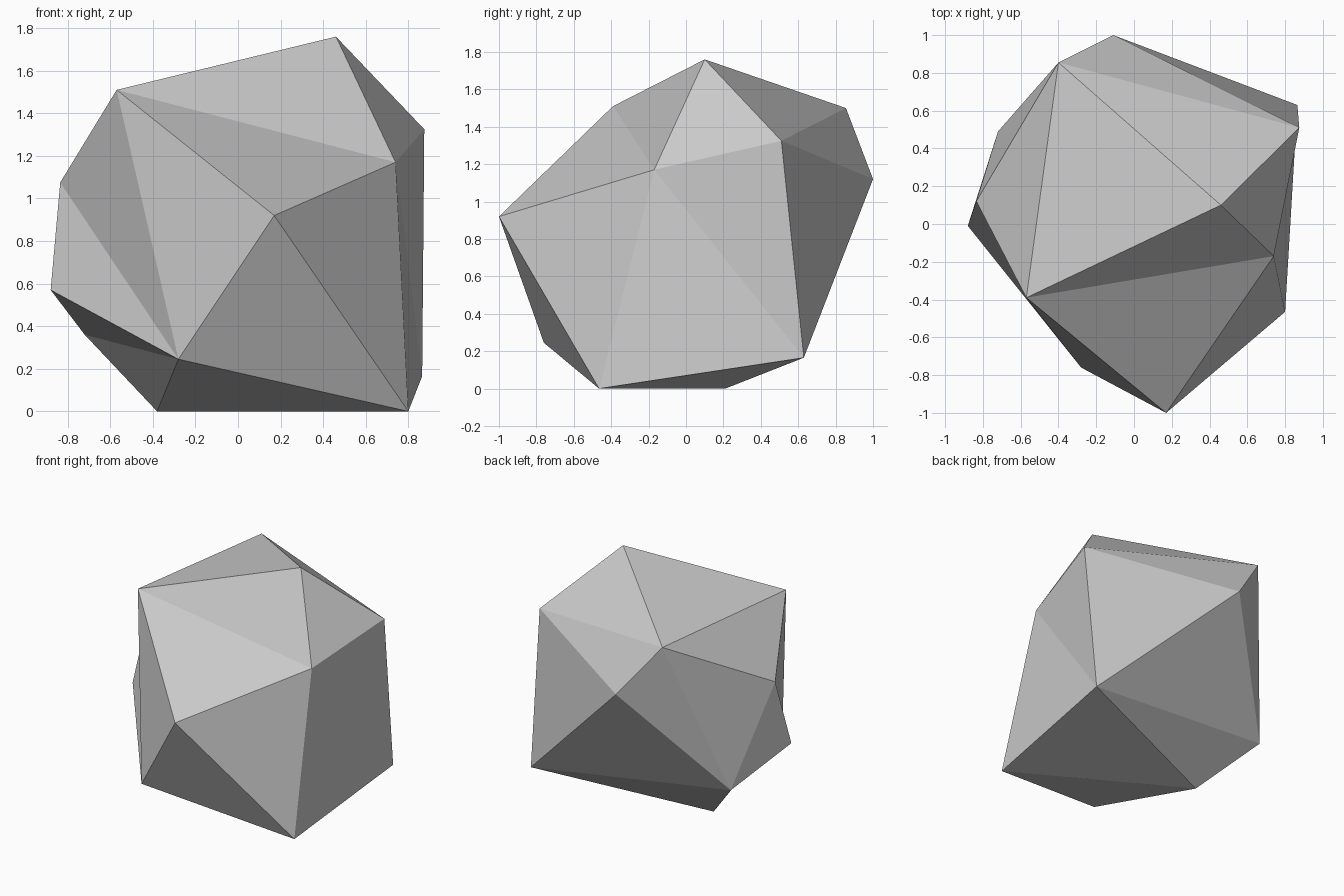
import bpy
import bmesh

# Remove the default object if present
default = bpy.data.objects.get("Cube")
if default:
    bpy.data.objects.remove(default, do_unlink=True)


def make_material(name, colour):
    material = bpy.data.materials.new(name)
    material.use_nodes = True
    material.diffuse_color = colour
    for node in material.node_tree.nodes:
        if node.type == "BSDF_PRINCIPLED":
            node.inputs["Base Color"].default_value = colour
    return material


def make_rock(name, corners, dents, material):
    """Wrap the corners in a convex skin, then turn some ridges into hollows."""
    bm = bmesh.new()
    verts = {key: bm.verts.new(point) for key, point in corners.items()}
    bmesh.ops.convex_hull(bm, input=bm.verts[:])
    for start, end in dents:
        ridge = bm.edges.get((verts[start], verts[end]))
        if ridge:
            bmesh.utils.edge_rotate(ridge, True)
    bmesh.ops.recalc_face_normals(bm, faces=bm.faces[:])
    for face in bm.faces:
        face.smooth = False
    mesh = bpy.data.meshes.new(name)
    bm.to_mesh(mesh)
    bm.free()
    mesh.materials.append(material)
    obj = bpy.data.objects.new(name, mesh)
    bpy.context.collection.objects.link(obj)
    return obj


# Boulder corners, from the crown down to the foot
corners = {
    "peak": (0.46, 0.10, 1.76),
    "crown_front": (-0.57, -0.39, 1.51),
    "crown_back": (-0.40, 0.855, 1.50),
    "shoulder_left": (0.875, 0.51, 1.325),
    "shoulder_front": (0.74, -0.17, 1.17),
    "shoulder_back": (-0.11, 1.0, 1.12),
    "shoulder_right": (-0.835, 0.12, 1.075),
    "nose": (0.17, -1.0, 0.92),
    "waist_right": (-0.88, -0.01, 0.57),
    "base_right": (-0.72, 0.49, 0.36),
    "base_front": (-0.28, -0.76, 0.245),
    "base_left": (0.865, 0.63, 0.165),
    "foot_right": (-0.38, 0.21, 0),
    "foot_left": (0.80, -0.465, 0),
}

# Ridges of the convex skin that become shallow hollows
dents = [
    ("nose", "peak"),
    ("foot_left", "shoulder_left"),
    ("waist_right", "foot_right"),
    ("waist_right", "crown_front"),
]

stone = make_material("stone grey", (0.59, 0.59, 0.59, 1))
make_rock("boulder", corners, dents, stone)
